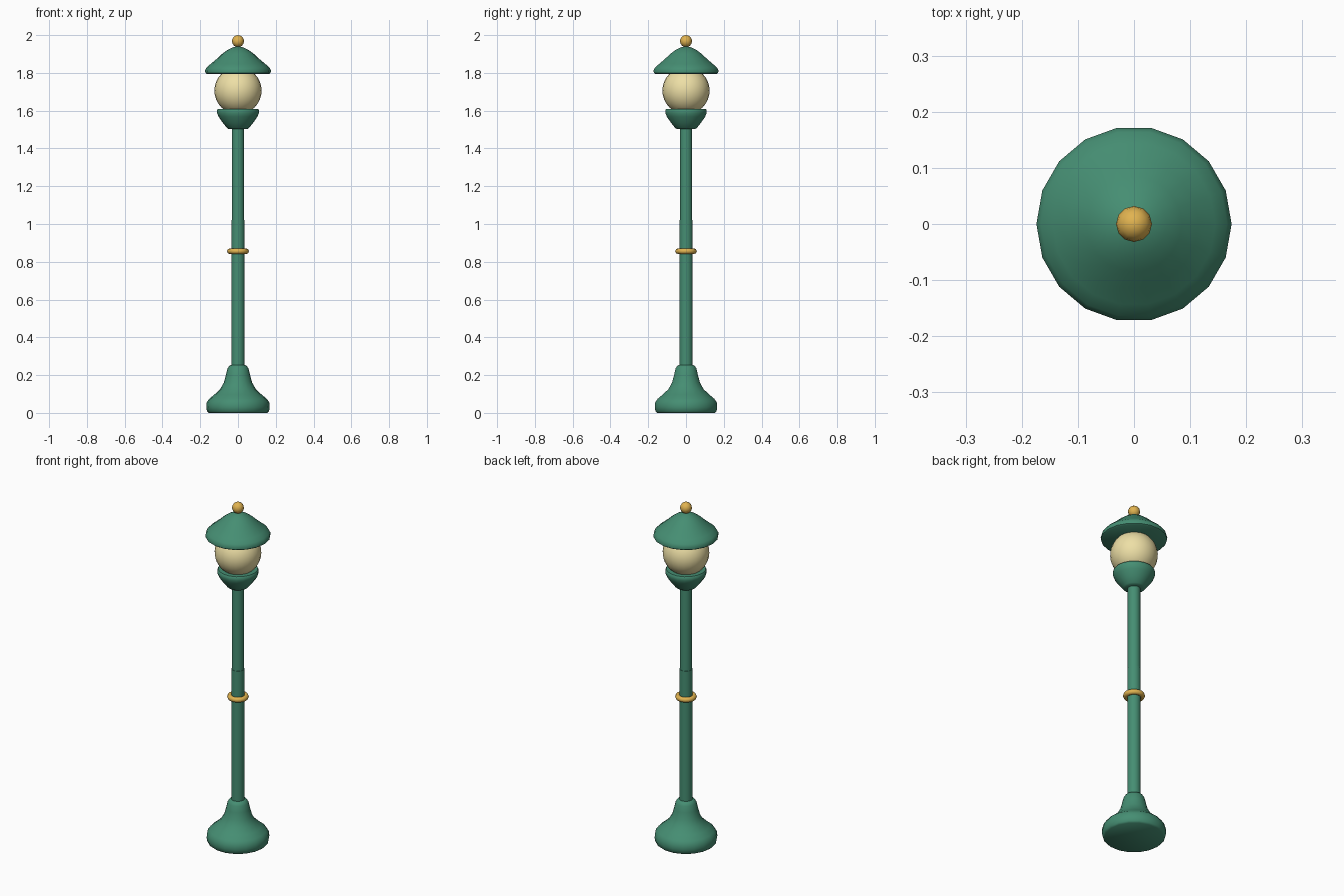
import bpy
import math

if "Cube" in bpy.data.objects:
    bpy.data.objects.remove(bpy.data.objects["Cube"])


def material(name, rgb):
    m = bpy.data.materials.new(name)
    m.diffuse_color = (*rgb, 1)
    m.use_nodes = True
    m.node_tree.nodes["Principled BSDF"].inputs["Base Color"].default_value = m.diffuse_color
    return m


GREEN = material("green_paint", (0.06, 0.27, 0.17))
GOLD = material("brass", (0.75, 0.45, 0.08))
CREAM = material("warm_glass", (0.85, 0.74, 0.38))


def finish(ob, name, mat, angle=50):
    ob.name = name
    ob.data.materials.append(mat)
    bpy.ops.object.select_all(action='DESELECT')
    bpy.context.view_layer.objects.active = ob
    ob.select_set(True)
    bpy.ops.object.shade_smooth_by_angle(angle=math.radians(angle))
    return ob


def lathe(name, profile, mat, sides=18):
    """Revolve (radius, z) points about z and cap both ends."""
    verts, faces = [], []
    for r, z in profile:
        for i in range(sides):
            a = 2 * math.pi * i / sides
            verts.append((r * math.cos(a), r * math.sin(a), z))
    for k in range(len(profile) - 1):
        for i in range(sides):
            j = (i + 1) % sides
            a, b = k * sides, (k + 1) * sides
            faces.append((a + i, a + j, b + j, b + i))
    faces.append(tuple(reversed(range(sides))))
    faces.append(tuple(range(len(verts) - sides, len(verts))))
    me = bpy.data.meshes.new(name)
    me.from_pydata(verts, [], faces)
    ob = bpy.data.objects.new(name, me)
    bpy.context.collection.objects.link(ob)
    return finish(ob, name, mat)


def ball(name, radius, z, mat, segments, rings):
    bpy.ops.mesh.primitive_uv_sphere_add(
        segments=segments, ring_count=rings, radius=radius, location=(0, 0, z))
    return finish(bpy.context.object, name, mat)


# Flared foot
lathe("base", [(0.155, 0), (0.164, 0.008), (0.168, 0.03), (0.166, 0.055),
               (0.152, 0.075), (0.125, 0.097), (0.095, 0.125), (0.075, 0.16),
               (0.064, 0.2), (0.056, 0.235), (0.046, 0.25), (0.036, 0.254)], GREEN)

# Two-stage post with brass collar
lathe("lower_post", [(0.035, 0.24), (0.035, 1.02)], GREEN)
lathe("upper_post", [(0.033, 1.02), (0.033, 1.51)], GREEN)
bpy.ops.mesh.primitive_torus_add(
    major_segments=18, minor_segments=8, major_radius=0.043,
    minor_radius=0.015, location=(0, 0, 0.856))
finish(bpy.context.object, "collar_ring", GOLD, 60)

# Lantern cup, globe, roof and finial
lathe("lantern_cup", [(0.048, 1.502), (0.058, 1.508), (0.08, 1.535),
                      (0.103, 1.568), (0.111, 1.588), (0.111, 1.602),
                      (0.106, 1.61)], GREEN)
ball("globe", 0.125, 1.706, CREAM, 24, 16)
lathe("roof", [(0.166, 1.795), (0.173, 1.8), (0.174, 1.814), (0.166, 1.829),
               (0.145, 1.847), (0.115, 1.872), (0.085, 1.9), (0.058, 1.92),
               (0.03, 1.934), (0.01, 1.939)], GREEN)
ball("finial", 0.032, 1.968, GOLD, 12, 8)
